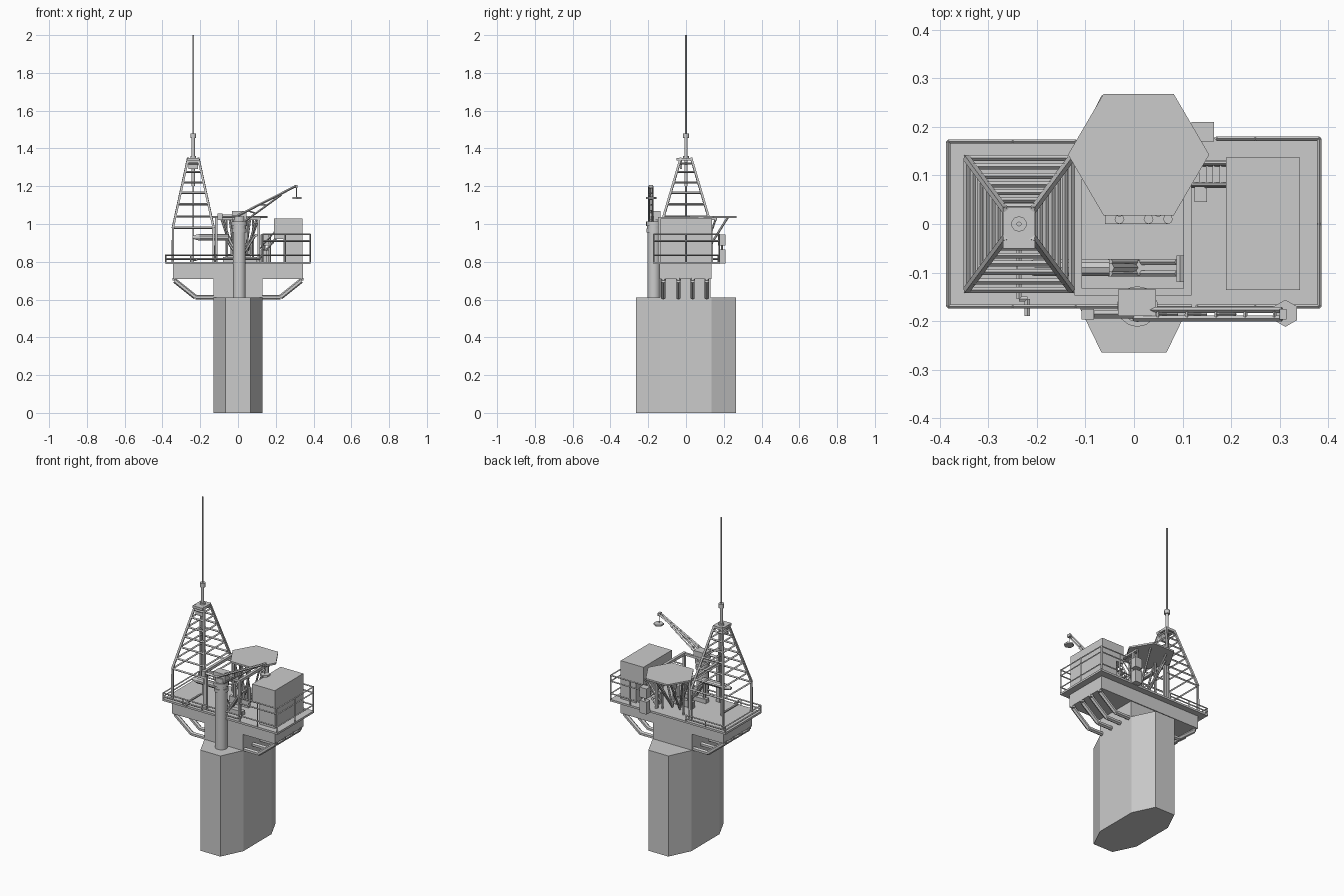
import bpy, bmesh, math
from mathutils import Vector


def mesh_object(name, bm):
    bmesh.ops.recalc_face_normals(bm, faces=bm.faces[:])
    me = bpy.data.meshes.new(name)
    bm.to_mesh(me)
    bm.free()
    ob = bpy.data.objects.new(name, me)
    bpy.context.collection.objects.link(ob)
    return ob


def add_box(bm, x0, x1, y0, y1, z0, z1):
    vs = bmesh.ops.create_cube(bm, size=1)['verts']
    for v in vs:
        v.co = Vector(((x0 + x1) / 2 + v.co.x * (x1 - x0),
                       (y0 + y1) / 2 + v.co.y * (y1 - y0),
                       (z0 + z1) / 2 + v.co.z * (z1 - z0)))


def add_bar(bm, a, b, r=0.005, n=4, r2=None):
    a, b = Vector(a), Vector(b)
    d = b - a
    vs = bmesh.ops.create_cone(bm, cap_ends=True, segments=n, radius1=r,
                               radius2=r if r2 is None else r2, depth=d.length)['verts']
    q = d.to_track_quat('Z', 'Y').to_matrix()
    for v in vs:
        v.co = q @ v.co + (a + b) / 2


def boxes(name, *dims):
    bm = bmesh.new()
    for d in dims:
        add_box(bm, *d)
    return mesh_object(name, bm)


def bars(name, items, r=0.005, n=4):
    bm = bmesh.new()
    for a, b in items:
        add_bar(bm, a, b, r, n)
    return mesh_object(name, bm)


def prism(name, pts, z0, z1):
    bm = bmesh.new()
    f = bm.faces.new([bm.verts.new((x, y, z0)) for x, y in pts])
    new = bmesh.ops.extrude_face_region(bm, geom=[f])['geom']
    bmesh.ops.translate(bm, vec=(0, 0, z1 - z0),
                        verts=[v for v in new if isinstance(v, bmesh.types.BMVert)])
    return mesh_object(name, bm)


def lathe(name, x, y, profile, n=12):
    bm = bmesh.new()
    for r, z0, z1 in profile:
        add_bar(bm, (x, y, z0), (x, y, z1), r, n)
    ob = mesh_object(name, bm)
    for p in ob.data.polygons:
        p.use_smooth = abs(p.normal.z) < 0.5
    ob.data.set_sharp_from_angle(angle=math.radians(40))


# Concrete shaft and deck
prism("shaft", [(-.067, -.265), (.067, -.265), (.13, -.135), (.13, .135),
                (.067, .265), (-.067, .265), (-.13, .135), (-.13, -.135)], 0, .61)
boxes("deck_hull", (-.13, .13, -.137, .13, .61, .715), (-.345, .345, -.14, .135, .71, .795))
boxes("deck_plate", (-.385, .12, -.172, .172, .788, .8), (.12, .385, -.172, .178, .788, .8))

# Cranked support brackets on both ends
bm = bmesh.new()
for s in (-1, 1):
    for y in (-.12, -.04, .035, .11):
        path = [(.335, .715), (.335, .70), (.225, .612), (.12, .612)]
        for (xa, za), (xb, zb) in zip(path, path[1:]):
            add_bar(bm, (s * xa, y, za), (s * xb, y, zb), .013, 6)
mesh_object("support_brackets", bm)

# Railings: low around the left, high around the right
rails = []
for z in (.815, .835):
    rails += [((.12, -.17, z), (-.383, -.17, z)), ((-.383, -.17, z), (-.383, .17, z)),
              ((-.383, .17, z), (-.12, .17, z))]
for z in (.835, .91, .945):
    rails += [((.13, -.17, z), (.382, -.17, z)), ((.382, -.17, z), (.382, .176, z)),
              ((.382, .176, z), (.17, .176, z))]
for x, y in ((.13, -.17), (.25, -.17), (.382, -.17), (.382, 0), (.382, .176), (.25, .176), (.17, .176)):
    rails.append(((x, y, .8), (x, y, .947)))
for x, y in ((-.383, -.17), (-.383, .17), (-.25, -.17), (-.25, .17), (-.12, -.17), (-.12, .17)):
    rails.append(((x, y, .8), (x, y, .837)))
bars("railings", rails, .0045)

# Cabin block
boxes("cabin", (.19, .342, -.136, .137, .92, 1.03), (.24, .342, -.136, .137, .8, .92))

# Lattice tower
cx = -.237
bm = bmesh.new()


def ring(z):
    t = max(0, (z - .98) / .37)
    return .108 + (.027 - .108) * t, .136 + (.027 - .136) * t


corners = ((-1, -1), (1, -1), (1, 1), (-1, 1))


def corner(i, z):
    a, b = ring(z)
    sx, sy = corners[i % 4]
    return cx + sx * a, sy * b, z


for i in range(4):
    add_bar(bm, corner(i, .8), corner(i, .985), .008)
    add_bar(bm, corner(i, .98), corner(i, 1.35), .008)
    for z in (.98, 1.04, 1.105, 1.165, 1.22, 1.275, 1.32):
        add_bar(bm, corner(i, z), corner(i + 1, z), .006)
mesh_object("lattice_tower", bm)
boxes("tower_top", (cx - .033, cx + .033, -.05, .035, 1.335, 1.35),
      (cx - .025, cx + .025, -.033, -.02, 1.29, 1.345))
lathe("mast", cx, 0, [(.005, .8, 1.2), (.009, 1.2, 1.47), (.016, 1.345, 1.36),
                      (.016, 1.455, 1.48), (.005, 1.48, 2.0)], 10)
bars("tower_pipe", [((cx, -.02, .81), (cx, -.155, .81)), ((cx, -.155, .81), (-.22, -.155, .81)),
                    ((-.22, -.155, .81), (-.22, -.19, .81))], .006, 6)

# Crane pedestal, housing and boom
px, py = .007, -.17
lathe("crane_pedestal", px, py, [(.034, .61, .965), (.04, .955, .975), (.036, .975, 1.0),
                                 (.042, .99, 1.012), (.032, 1.01, 1.04)], 14)
boxes("crane_housing", (px - .04, px + .038, -.19, -.135, 1.02, 1.068))
bm = bmesh.new()
tip = (.31, -.186, 1.2)
for y in (-.195, -.177):
    add_bar(bm, (0, y, 1.045), (.305, y, 1.2), .006)
    add_bar(bm, (.03, y, 1.01), (.23, y, 1.155), .005)
for k in range(5):
    x = .05 + k * .06
    z = 1.045 + x * .508
    add_bar(bm, (x, -.195, z), (x, -.177, z), .004)
    if k < 3:
        add_bar(bm, (x, -.186, z), (x + .04, -.186, 1.015 + (x + .01) * .72), .004)
add_bar(bm, (-.1, -.186, 1.04), (0, -.186, 1.04), .009)
add_box(bm, -.108, -.082, -.197, -.175, 1.02, 1.055)
add_box(bm, .3, .314, -.197, -.175, 1.19, 1.207)
mesh_object("crane_boom", bm)
bm = bmesh.new()
add_bar(bm, tip, (.31, -.186, 1.14), .002)
add_bar(bm, (.312, -.184, 1.133), (.312, -.184, 1.143), .028, 6)
mesh_object("crane_hook", bm)

# Helicopter deck with splayed struts
prism("helideck", [(.155, .143), (.082, .268), (-.063, .268), (-.136, .143),
                   (-.063, .018), (.082, .018)], 1.032, 1.042)
struts = []
for s in (-1, 1):
    for x1, y1 in ((.02, .03), (.09, .07), (.1, .16), (.055, .22)):
        struts.append(((.01 + s * .025, .08, .81), (.01 + s * x1, y1, 1.033)))
    struts.append(((.01 + s * .07, .11, .8), (.01 + s * .07, .11, 1.033)))
    struts.append(((.01 + s * .04, .02, .8), (.01 + s * .04, .02, 1.033)))
bars("helideck_struts", struts, .006, 6)

# Portal frame between tower and cabin
bm = bmesh.new()
for x, y1 in ((-.115, .13), (.11, .16)):
    add_box(bm, x - .008, x + .008, -.147, y1, 1.022, 1.038)
    for y in (-.14, .125):
        add_box(bm, x - .007, x + .007, y - .007, y + .007, .8, 1.03)
add_box(bm, -.115, .11, -.147, -.133, 1.022, 1.036)
mesh_object("portal_frame", bm)

# Process equipment on deck
boxes("skids", (-.08, .1, -.105, -.075, .8, .825), (-.06, .07, .0, .02, .8, .84),
      (.125, .15, .045, .078, .8, .86))
bm = bmesh.new()
add_bar(bm, (-.205, -.09, .93), (-.05, -.09, .93), .018, 10)
add_bar(bm, (-.205, -.09, .93), (-.24, -.09, .93), .018, 10, .008)
add_bar(bm, (-.06, -.09, .8), (-.06, -.09, .93), .008, 6)
add_bar(bm, (-.05, -.09, .93), (.0, -.09, .82), .01, 6)
for s in (-1, 1):
    add_bar(bm, (.01, -.09 + s * .012, .81), (.01 + .08, -.09 + s * .012, .94), .007, 6)
    add_bar(bm, (.01, -.09 + s * .012, .81), (.01 - .06, -.09 + s * .012, .9), .007, 6)
add_bar(bm, (.095, -.12, .94), (.095, -.065, .94), .008, 6)
for x in (-.03, .03, .07):
    add_bar(bm, (x, .01, .83), (x, .01, .92), .01, 8)
mesh_object("process_equipment", bm)

# Stair landing and flight beside the cabin
bm = bmesh.new()
add_box(bm, .118, .165, .14, .21, .79, .8)
add_box(bm, .118, .165, .175, .21, .8, .865)
add_box(bm, .118, .165, .17, .21, .885, .945)
add_bar(bm, (.14, .19, .8), (.14, .19, .945), .006)
for y in (.08, .125):
    add_bar(bm, (.115, y, .82), (.2, y, .925), .006)
    add_bar(bm, (.115, y, .87), (.2, y, .965), .004)
for k in range(6):
    x, z = .12 + k * .014, .826 + k * .0175
    add_box(bm, x, x + .014, .08, .125, z, z + .005)
mesh_object("stairs", bm)
